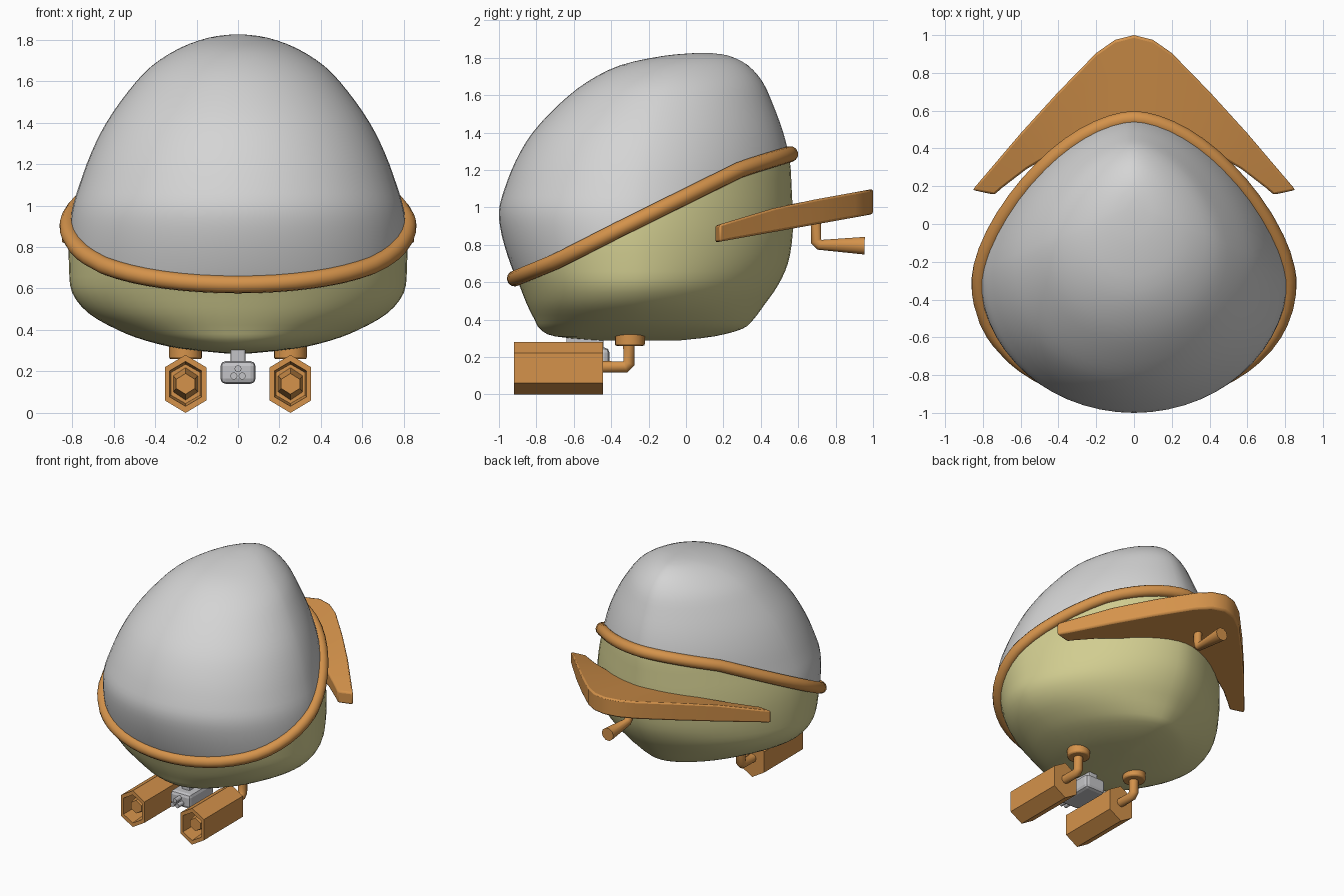
import bpy, bmesh, math
from mathutils import Vector

if "Cube" in bpy.data.objects:
    bpy.data.objects.remove(bpy.data.objects["Cube"], do_unlink=True)


def material(name, rgb):
    m = bpy.data.materials.new(name)
    m.use_nodes = True
    m.diffuse_color = (*rgb, 1)
    m.node_tree.nodes["Principled BSDF"].inputs["Base Color"].default_value = (*rgb, 1)
    return m


ORANGE = material("orange", (0.66, 0.29, 0.07))
KHAKI = material("khaki", (0.64, 0.61, 0.28))
GREY = material("canopy grey", (0.66, 0.66, 0.66))
STEEL = material("steel grey", (0.55, 0.55, 0.57))


def finish(bm, name, mat, angle=35, bevel=0):
    bmesh.ops.recalc_face_normals(bm, faces=bm.faces)
    me = bpy.data.meshes.new(name)
    bm.to_mesh(me)
    bm.free()
    ob = bpy.data.objects.new(name, me)
    bpy.context.collection.objects.link(ob)
    me.materials.append(mat)
    if bevel:
        mod = ob.modifiers.new("bevel", "BEVEL")
        mod.width, mod.segments, mod.limit_method = bevel, 2, "ANGLE"
    if angle:
        bpy.ops.object.select_all(action="DESELECT")
        ob.select_set(True)
        bpy.context.view_layer.objects.active = ob
        bpy.ops.object.shade_smooth_by_angle(angle=math.radians(angle))
    return ob


def tube(name, path, radius, mat, cyclic=False, flare=None, sides=3):
    cu = bpy.data.curves.new(name, "CURVE")
    cu.dimensions = "3D"
    cu.bevel_depth, cu.bevel_resolution, cu.use_fill_caps = radius, sides, True
    sp = cu.splines.new("POLY")
    sp.points.add(len(path) - 1)
    for p, co in zip(sp.points, path):
        p.co = (*co, 1)
    if flare:
        sp.points[-1].radius = flare
    sp.use_cyclic_u = cyclic
    sp.use_smooth = True
    cu.materials.append(mat)
    ob = bpy.data.objects.new(name, cu)
    bpy.context.collection.objects.link(ob)
    return ob


def loft(bm, loops):
    rings = [[bm.verts.new(p) for p in loop] for loop in loops]
    n = len(rings[0])
    for a, b in zip(rings, rings[1:]):
        for i in range(n):
            bm.faces.new((a[i], a[(i + 1) % n], b[(i + 1) % n], b[i]))
    bm.faces.new(rings[0])
    bm.faces.new(rings[-1])


# Body slices: height, front y, back y, half width
SLICES = [Vector(s) for s in (
    (0.287, -0.45, -0.05, 0.06), (0.31, -0.70, 0.15, 0.28), (0.35, -0.78, 0.30, 0.45),
    (0.40, -0.81, 0.36, 0.58), (0.48, -0.85, 0.42, 0.72), (0.58, -0.89, 0.49, 0.80),
    (0.70, -0.94, 0.545, 0.815), (0.85, -0.985, 0.57, 0.815), (0.98, -1.0, 0.57, 0.80),
    (1.10, -0.97, 0.565, 0.765), (1.25, -0.91, 0.555, 0.71), (1.40, -0.82, 0.52, 0.635),
    (1.55, -0.68, 0.465, 0.53), (1.67, -0.53, 0.41, 0.42), (1.76, -0.35, 0.33, 0.28),
    (1.81, -0.12, 0.23, 0.14), (1.825, 0.05, 0.13, 0.03))]
# Seam between hull and canopy: y, height
SEAM = ((-1.1, 0.56), (-0.93, 0.61), (-0.68, 0.715), (-0.36, 0.88), (0, 1.06),
        (0.29, 1.205), (0.45, 1.255), (0.7, 1.33))


def seam(y):
    for (y0, z0), (y1, z1) in zip(SEAM, SEAM[1:]):
        if y <= y1:
            break
    return z0 + (z1 - z0) * (y - y0) / (y1 - y0)


def smooth_rows(rows, steps=3):
    out = []
    for i in range(len(rows) - 1):
        a, b, c, d = (rows[min(max(k, 0), len(rows) - 1)] for k in range(i - 1, i + 3))
        for s in range(steps):
            t = s / steps
            out.append(0.5 * (2 * b + (c - a) * t + (2 * a - 5 * b + 4 * c - d) * t ** 2
                              + (3 * b - a - 3 * c + d) * t ** 3))
    return out + [rows[-1]]


def outline(row, n=56):
    z, front, back, w = row
    mid = front + 0.45 * (back - front)
    pts = []
    for i in range(n):
        t = 2 * math.pi * i / n
        c, s = math.cos(t), math.sin(t)
        e = 1.18 if s > 0 else 1.0
        x = math.copysign(abs(c) ** e, c) * w
        y = mid + (back - mid) * s ** e if s > 0 else mid + (mid - front) * s
        pts.append((x, y, z))
    return pts


def body_part(name, mat, upper):
    bm = bmesh.new()
    loft(bm, [outline(r) for r in smooth_rows(SLICES)])
    # Flatten the seam, cut along it, and bend it back
    for v in bm.verts:
        v.co.z -= seam(v.co.y)
    bmesh.ops.bisect_plane(bm, geom=bm.verts[:] + bm.edges[:] + bm.faces[:],
                           plane_co=(0, 0, 0), plane_no=(0, 0, 1),
                           clear_inner=upper, clear_outer=not upper)
    for v in bm.verts:
        v.co.z += seam(v.co.y)
    rim = [v.co.copy() for v in bm.verts if v.is_boundary]
    finish(bm, name, mat, 60)
    return rim


body_part("lower_hull", KHAKI, False)
rim = body_part("canopy", GREY, True)

# Rim tube along the seam
rim.sort(key=lambda p: math.atan2(p.y + 0.2, p.x))
path = []
for p in rim:
    if not path or (p - path[-1]).length > 0.035:
        path.append(p)
if (path[0] - path[-1]).length < 0.035:
    path.pop()
tube("seam_ring", [p + Vector((p.x, p.y + 0.2, 0)).normalized() * 0.008 for p in path],
     0.043, ORANGE, cyclic=True, sides=4)

# Rear wing: outer and inner edges on one side, then mirrored
OUTER = [(0.855, 0.18), (0.8, 0.245), (0.6, 0.48), (0.4, 0.70), (0.2, 0.905), (0.1, 0.975), (0, 1.0)]
INNER = [(0.74, 0.155), (0.7, 0.19), (0.57, 0.29), (0.4, 0.39), (0.2, 0.46), (0.1, 0.5), (0, 0.5)]


def mirrored(half):
    return half + [(-x, y) for x, y in reversed(half[:-1])]


def wing_top(y):
    return 0.9 + 0.3 * (min(y, 0.53) - 0.15) + 0.18 * max(y - 0.53, 0)


bm = bmesh.new()
sections = []
for (ox, oy), (ix, iy) in zip(mirrored(OUTER), mirrored(INNER)):
    low = lambda y: 0.81 + 0.18 * (y - 0.145)
    sections.append([(ox, oy, low(oy)), (ox, oy, wing_top(oy)),
                     (ix, iy, wing_top(iy)), (ix, iy, low(iy))])
loft(bm, sections)
finish(bm, "rear_wing", ORANGE, 35, 0.012)

# Exhaust pipe under the wing
tube("exhaust_pipe", [(0, 0.695, 0.95), (0, 0.695, 0.82), (0, 0.715, 0.80), (0, 0.955, 0.795)],
     0.03, ORANGE, flare=1.65)


def hexagon(x, y, z, w, h, shoulder):
    return [(x, y, z + h), (x + w, y, z + shoulder), (x + w, y, z - shoulder),
            (x, y, z - h), (x - w, y, z - shoulder), (x - w, y, z + shoulder)]


# Hexagonal pods with hollow fronts, each hung on a bent arm
for side, x in (("left", 0.253), ("right", -0.253)):
    bm = bmesh.new()
    loft(bm, [hexagon(x, -0.445, 0.14, 0.1, 0.14, 0.08),
              hexagon(x, -0.92, 0.14, 0.1, 0.14, 0.08),
              hexagon(x, -0.92, 0.14, 0.078, 0.108, 0.062),
              hexagon(x, -0.75, 0.14, 0.07, 0.095, 0.055)])
    finish(bm, side + "_pod", ORANGE, 0)
    bm = bmesh.new()
    loft(bm, [hexagon(x, -0.74, 0.14, 0.06, 0.08, 0.04),
              hexagon(x, -0.88, 0.14, 0.045, 0.05, 0.022)])
    finish(bm, side + "_pod_core", ORANGE, 0)
    tube(side + "_pod_arm", [(x, -0.46, 0.147), (x, -0.325, 0.147), (x, -0.305, 0.167),
                             (x, -0.305, 0.28)], 0.033, ORANGE)
    bm = bmesh.new()
    bmesh.ops.create_cone(bm, cap_ends=True, segments=20, radius1=0.08, radius2=0.08, depth=0.075)
    bmesh.ops.translate(bm, verts=bm.verts, vec=(x, -0.3, 0.297))
    finish(bm, side + "_arm_mount", ORANGE, 35, 0.01)


def box(name, size, at, mat, bevel):
    bm = bmesh.new()
    bmesh.ops.create_cube(bm, size=1)
    bmesh.ops.scale(bm, verts=bm.verts, vec=size)
    bmesh.ops.translate(bm, verts=bm.verts, vec=at)
    return finish(bm, name, mat, 0, bevel)


# Central block with three short nozzles
box("center_block", (0.17, 0.30, 0.11), (0, -0.56, 0.195), STEEL, 0.025)
box("center_block_neck", (0.07, 0.2, 0.08), (0, -0.54, 0.27), STEEL, 0.008)
for i, (x, z) in enumerate(((-0.02, 0.178), (0.02, 0.178), (0, 0.213))):
    tube("nozzle_%d" % (i + 1), [(x, -0.69, z), (x, -0.77, z)], 0.017, STEEL)
